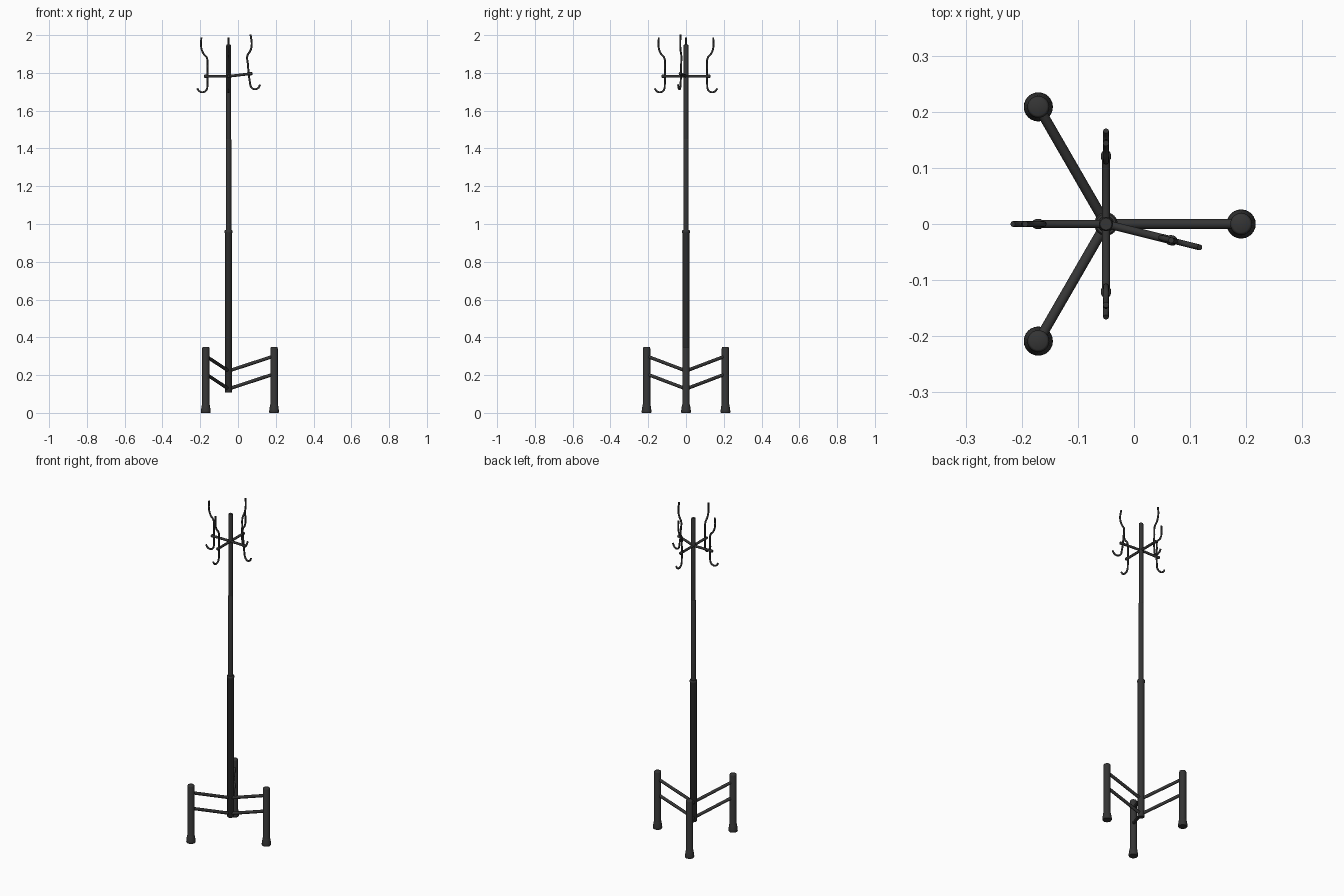
import bpy, bmesh, math
from mathutils import Vector, Matrix

if "Cube" in bpy.data.objects:
    bpy.data.objects.remove(bpy.data.objects["Cube"])

mat = bpy.data.materials.new("charcoal metal")
mat.diffuse_color = (0.035, 0.035, 0.035, 1)
mat.use_nodes = True
mat.node_tree.nodes["Principled BSDF"].inputs["Base Color"].default_value = mat.diffuse_color
PX = -0.05  # pole position on x


def finish(name, bm):
    bmesh.ops.recalc_face_normals(bm, faces=bm.faces[:])
    me = bpy.data.meshes.new(name)
    bm.to_mesh(me)
    bm.free()
    ob = bpy.data.objects.new(name, me)
    bpy.context.collection.objects.link(ob)
    me.materials.append(mat)
    bpy.ops.object.select_all(action='DESELECT')
    ob.select_set(True)
    bpy.context.view_layer.objects.active = ob
    bpy.ops.object.shade_smooth_by_angle(angle=math.radians(40))
    return ob


def lathe(name, profile, matrix, n=24):
    """Closed turned part from (radius, height) points."""
    bm = bmesh.new()
    rings = [[bm.verts.new(matrix @ Vector((r * math.cos(2 * math.pi * i / n),
                                            r * math.sin(2 * math.pi * i / n), z)))
              for i in range(n)] for r, z in profile]
    for a, b in zip(rings, rings[1:]):
        for i in range(n):
            j = (i + 1) % n
            bm.faces.new((a[i], a[j], b[j], b[i]))
    bm.faces.new(rings[0][::-1])
    bm.faces.new(rings[-1])
    return finish(name, bm)


def along(p, q):
    """Matrix that puts the z axis along p to q."""
    d = Vector(q) - Vector(p)
    return Matrix.Translation(p) @ d.to_track_quat('Z', 'Y').to_matrix().to_4x4(), d.length


def wire(name, pts, r):
    """Smooth bent rod through the points, converted to a mesh."""
    cu = bpy.data.curves.new(name, 'CURVE')
    cu.dimensions = '3D'
    cu.bevel_depth = r
    cu.bevel_resolution = 3
    cu.use_fill_caps = True
    cu.resolution_u = 6
    sp = cu.splines.new('BEZIER')
    sp.bezier_points.add(len(pts) - 1)
    for bp, p in zip(sp.bezier_points, pts):
        bp.co = p
        bp.handle_left_type = bp.handle_right_type = 'AUTO'
    ob = bpy.data.objects.new(name, cu)
    bpy.context.collection.objects.link(ob)
    cu.materials.append(mat)
    bpy.ops.object.select_all(action='DESELECT')
    ob.select_set(True)
    bpy.context.view_layer.objects.active = ob
    bpy.ops.object.convert(target='MESH')
    bpy.ops.object.shade_smooth_by_angle(angle=math.radians(50))


# telescoping pole
pole = Matrix.Translation((PX, 0, 0))
lathe("lower_pole", [(0.016, 0.107), (0.0185, 0.11), (0.0185, 0.95), (0.021, 0.954),
                     (0.021, 0.964), (0.018, 0.968)], pole)
lathe("middle_pole", [(0.0145, 0.95), (0.0145, 1.447), (0.0125, 1.451)], pole)
lathe("upper_pole", [(0.0125, 1.44), (0.0125, 1.945), (0.0105, 1.95)], pole)

# three legs with flared feet and two sloping rails each
for k in range(3):
    a = math.radians(120 * k)
    c, s = math.cos(a), math.sin(a)
    x, y = PX + 0.241 * c, 0.241 * s
    lathe(f"leg_{k}", [(0.024, 0), (0.026, 0.004), (0.0255, 0.014), (0.021, 0.042), (0.0195, 0.046),
                       (0.0195, 0.342), (0.018, 0.347), (0.015, 0.349)],
          Matrix.Translation((x, y, 0)))
    for j, z in enumerate((0.127, 0.222)):
        m, length = along((PX, 0, z), (x, y, z + 0.079))
        lathe(f"rail_{k}_{j}", [(0.009, 0), (0.009, length)], m, 16)

# coat hook arms: one is skewed and tilted upwards
hook = [(0.144, 0.206), (0.145, 0.155), (0.134, 0.122), (0.115, 0.098), (0.112, 0.05),
        (0.112, -0.04), (0.117, -0.072), (0.133, -0.084), (0.153, -0.080), (0.166, -0.064)]
for k, (yaw, tilt) in enumerate(((90, 0), (180, 0), (270, 0), (-14, 6.5))):
    M = (Matrix.Translation((PX, 0, 1.782)) @ Matrix.Rotation(math.radians(yaw), 4, 'Z')
         @ Matrix.Rotation(math.radians(-tilt), 4, 'Y'))
    bar = M @ Matrix.Rotation(math.pi / 2, 4, 'Y')
    lathe(f"hook_arm_{k}", [(0.0072, 0), (0.0072, 0.114), (0.009, 0.117), (0.009, 0.124),
                            (0.007, 0.129), (0.003, 0.131)], bar, 16)
    wire(f"coat_hook_{k}", [M @ Vector((r, 0, h)) for r, h in hook], 0.0052)
